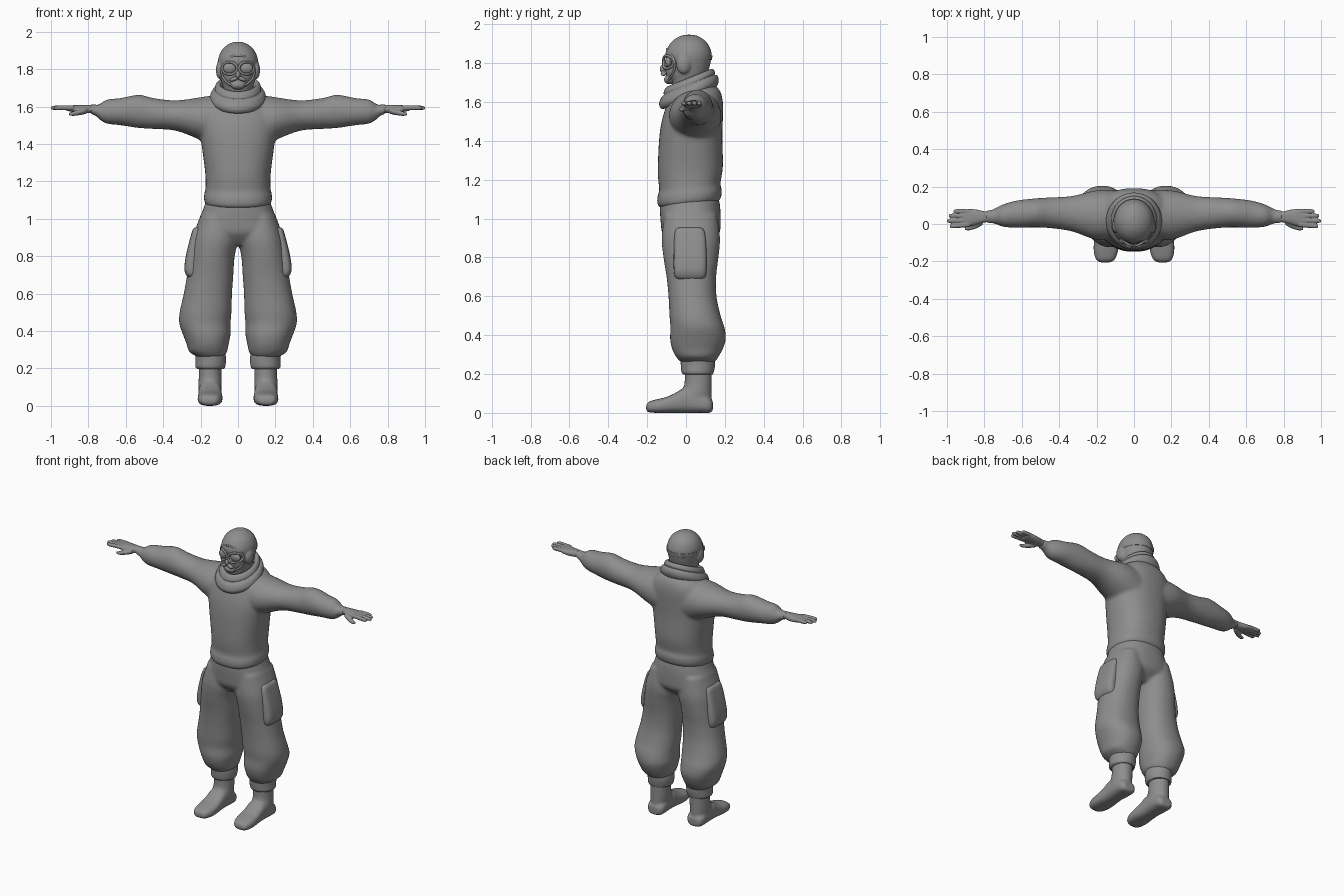
import bpy
import bmesh
import math
from mathutils import Matrix, Vector

if "Cube" in bpy.data.objects:
    bpy.data.objects.remove(bpy.data.objects["Cube"], do_unlink=True)

# One plain colour for the whole figure
grey = bpy.data.materials.new("plain grey")
grey.use_nodes = True
grey.diffuse_color = (0.27, 0.27, 0.27, 1)
grey.node_tree.nodes["Principled BSDF"].inputs["Base Color"].default_value = grey.diffuse_color

SEGMENTS = 40
STEPS = 4


def catmull(p0, p1, p2, p3, t):
    """Blend smoothly between two neighbouring sections."""
    return [0.5 * (2 * b + (c - a) * t + (2 * a - 5 * b + 4 * c - d) * t * t
                   + (3 * b - a - 3 * c + d) * t ** 3)
            for a, b, c, d in zip(p0, p1, p2, p3)]


def loft(rows, axis="z", power=2.0, tilt=0.0):
    """Rows give a position and the two extents of each section; four values mean symmetric."""
    rows = [(r[0], -r[1], r[1], r[2], r[3]) if len(r) == 4 else r for r in rows]
    padded = [rows[0], *rows, rows[-1]]
    sections = [catmull(*padded[i:i + 4], k / STEPS)
                for i in range(len(rows) - 1) for k in range(STEPS)]
    sections.append(rows[-1])

    def add(bm, side):
        rings = []
        for t, a0, a1, b0, b1 in sections:
            ring = []
            for k in range(SEGMENTS):
                angle = math.tau * k / SEGMENTS
                c, s = math.cos(angle), math.sin(angle)
                a = (a0 + a1) / 2 + (a1 - a0) / 2 * math.copysign(abs(c) ** (2 / power), c)
                b = (b0 + b1) / 2 + (b1 - b0) / 2 * math.copysign(abs(s) ** (2 / power), s)
                x, y, z = {"z": (a, b, t + tilt * b), "x": (t, a, b), "y": (a, t, b)}[axis]
                ring.append(bm.verts.new((side * x, y, z)))
            rings.append(ring)
        for low, high in zip(rings, rings[1:]):
            for k in range(SEGMENTS):
                n = (k + 1) % SEGMENTS
                bm.faces.new((low[k], low[n], high[n], high[k]))
        bm.faces.new(rings[0])
        bm.faces.new(rings[-1])
    return add


def blob(centre, radii, roll=0.0):
    """Rounded lump, rolled about the front-back direction."""
    def add(bm, side):
        place = Matrix.Translation((side * centre[0], centre[1], centre[2]))
        turn = Matrix.Rotation(side * roll, 4, "Y")
        size = Matrix.Diagonal((*radii, 1))
        bmesh.ops.create_uvsphere(bm, u_segments=28, v_segments=18, radius=1,
                                  matrix=place @ turn @ size)
    return add


def build(name, middle=(), sides=(), voxel=0.0, relax=4):
    """Make one object; a voxel size fuses its pieces into one soft skin."""
    bm = bmesh.new()
    for add in middle:
        add(bm, 1)
    for add in sides:
        add(bm, 1)
        add(bm, -1)
    bmesh.ops.recalc_face_normals(bm, faces=bm.faces)
    mesh = bpy.data.meshes.new(name)
    bm.to_mesh(mesh)
    bm.free()
    obj = bpy.data.objects.new(name, mesh)
    bpy.context.collection.objects.link(obj)
    mesh.materials.append(grey)
    bpy.ops.object.select_all(action="DESELECT")
    obj.select_set(True)
    bpy.context.view_layer.objects.active = obj
    if voxel:
        fuse = obj.modifiers.new("fuse", "REMESH")
        fuse.mode = "VOXEL"
        fuse.voxel_size = voxel
        fuse.use_smooth_shade = True
        soften = obj.modifiers.new("soften", "SMOOTH")
        soften.factor = 0.5
        soften.iterations = relax
        bpy.ops.object.shade_smooth()
    else:
        bpy.ops.object.shade_smooth_by_angle(angle=math.radians(50))
    return obj


def tube(name, points, radius):
    """Closed round cord through the given points."""
    curve = bpy.data.curves.new(name, "CURVE")
    curve.dimensions = "3D"
    curve.bevel_depth = radius
    curve.bevel_resolution = 3
    line = curve.splines.new("POLY")
    line.points.add(len(points) - 1)
    for target, p in zip(line.points, points):
        target.co = (*p, 1)
    line.use_cyclic_u = True
    line.use_smooth = True
    curve.materials.append(grey)
    bpy.context.collection.objects.link(bpy.data.objects.new(name, curve))


# Pullover: body with a hem band, and puffed sleeves
torso = loft([(1.07, .165, -.135, .165), (1.09, .18, -.148, .18), (1.13, .181, -.147, .185),
              (1.16, .174, -.138, .177), (1.25, .176, -.145, .19), (1.4, .196, -.14, .187),
              (1.5, .21, -.128, .19), (1.58, .2, -.105, .19), (1.64, .16, -.08, .175),
              (1.68, .1, -.05, .14)], power=2.3, tilt=.1)
sleeve = loft([(.08, -.08, .18, 1.36, 1.67), (.2, -.085, .18, 1.42, 1.65),
               (.33, -.04, .15, 1.47, 1.633), (.45, -.022, .142, 1.48, 1.645),
               (.53, -.018, .137, 1.485, 1.663), (.63, -.02, .125, 1.5, 1.645),
               (.7, -.015, .105, 1.508, 1.638), (.74, 0, .085, 1.53, 1.613),
               (.76, .003, .077, 1.55, 1.61), (.79, .003, .074, 1.56, 1.612)], axis="x")
build("pullover", [torso], [sleeve], voxel=.01, relax=6)

# Baggy trousers gathered above the cuffs
hips = loft([(1.12, .165, -.13, .165), (1.06, .183, -.135, .176), (.98, .213, -.13, .178),
             (.92, .215, -.12, .17), (.86, .17, -.07, .11)], power=2.3)
leg = loft([(1.02, .03, .2, -.11, .16), (.9, 0, .242, -.125, .175), (.8, .018, .257, -.116, .167),
            (.7, .025, .272, -.1, .155), (.6, .032, .29, -.09, .157), (.5, .035, .312, -.085, .178),
            (.44, .04, .314, -.08, .198), (.38, .04, .294, -.082, .205), (.33, .05, .275, -.072, .19),
            (.29, .058, .262, -.052, .168), (.265, .075, .225, -.03, .15),
            (.25, .09, .2, 0, .12)], power=2.2)
build("trousers", [hips], [leg], voxel=.01, relax=5)
build("trouser_cuffs", sides=[loft([(.3, .07, .23, -.03, .15), (.25, .064, .227, -.027, .15),
                                    (.21, .068, .228, -.023, .143), (.198, .075, .22, -.015, .138)])])
build("thigh_pockets", sides=[loft([(.685, .2, .262, -.035, .08), (.7, .2, .278, -.057, .1),
                                    (.74, .2, .287, -.063, .106), (.82, .19, .275, -.063, .106),
                                    (.91, .18, .252, -.06, .1), (.945, .17, .24, -.052, .09),
                                    (.955, .16, .225, -.035, .075)], power=3.5)])

# Soft boots
shaft = loft([(.23, .088, .208, -.008, .133), (.15, .088, .21, -.008, .132),
              (.1, .088, .212, -.03, .132), (.05, .092, .21, -.06, .132)])
foot = loft([(-.205, .125, .185, .012, .04), (-.19, .103, .203, .003, .058),
             (-.15, .087, .215, 0, .07), (-.1, .083, .215, 0, .082), (-.05, .086, .212, 0, .105),
             (0, .088, .212, 0, .13), (.08, .088, .212, 0, .1), (.12, .095, .205, 0, .08),
             (.138, .115, .185, .01, .06)], axis="y", power=2.7)
build("boots", sides=[shaft, foot], voxel=.008, relax=3)

# Hands: palm, four straight fingers and a lowered thumb
hand = [loft([(.76, .012, .066, 1.565, 1.607), (.8, .008, .068, 1.566, 1.609),
              (.84, -.002, .077, 1.565, 1.608), (.88, -.012, .08, 1.57, 1.607),
              (.915, -.012, .074, 1.577, 1.604)], axis="x", power=2.4)]
for base, end, tip in ((.067, .068, .965), (.043, .044, .99), (.019, .017, 1.0), (-.004, -.012, .985)):
    rows = []
    for x, y, r in ((.88, base, .012), (.93, (base + end) / 2, .0125),
                    (tip - .012, end, .011), (tip, end, .006)):
        rows.append((x, y - r, y + r, 1.593 - r, 1.593 + r))
    hand.append(loft(rows, axis="x"))
hand.append(loft([(.81, -.005, .04, 1.562, 1.596), (.84, -.022, .018, 1.555, 1.586),
                  (.88, -.034, -.007, 1.55, 1.574), (.905, -.032, -.016, 1.553, 1.567)], axis="x"))
build("hands", sides=hand, voxel=.004, relax=2)

# Folded scarf, lower at the front
build("scarf", [loft([(1.61, .1, -.09, .13), (1.612, .135, -.122, .155), (1.64, .15, -.138, .168),
                      (1.67, .14, -.13, .162), (1.682, .124, -.114, .148), (1.692, .124, -.116, .15),
                      (1.71, .116, -.108, .142), (1.718, .1, -.092, .126),
                      (1.69, .085, -.07, .108)], tilt=.4)])

# Close-fitting helmet with ear cups, strap and rim
skull = loft([(1.62, .07, -.05, .09), (1.7, .08, -.075, .095), (1.75, .093, -.092, .113),
              (1.8, .102, -.098, .126), (1.85, .107, -.106, .132), (1.9, .088, -.082, .112),
              (1.93, .056, -.048, .078), (1.944, .024, -.014, .046), (1.946, .002, .015, .02)])
build("helmet", [skull], [blob((.096, -.012, 1.795), (.022, .038, .05))], voxel=.006, relax=3)
build("goggle_strap", [loft([(1.815, .105, -.098, .131), (1.817, .107, -.098, .133),
                            (1.838, .109, -.098, .136), (1.84, .107, -.098, .134)])])


def oval(cx, cz, rx, rz, front, wrap):
    """Oval laid over the curved face."""
    angles = [math.tau * k / 36 for k in range(36)]
    points = [(cx + rx * math.cos(a), cz + rz * math.sin(a)) for a in angles]
    return [Vector((x, front + wrap * x * x, z)) for x, z in points]


tube("helmet_rim", oval(0, 1.79, .088, .083, -.096, 5), .006)

# Face with goggles, nose and moustache
build("face", [blob((0, -.045, 1.765), (.077, .062, .075)), blob((0, -.085, 1.715), (.04, .028, .024)),
               blob((0, -.117, 1.77), (.013, .019, .022))], voxel=.004, relax=2)
build("moustache", sides=[blob((.02, -.115, 1.748), (.026, .015, .011), .4)])
build("goggle_lenses", sides=[blob((.044, -.09, 1.805), (.036, .018, .029), 0)])
for label, side in (("left", 1), ("right", -1)):
    tube(label + "_goggle_frame", oval(side * .044, 1.805, .039, .033, -.116, 8), .007)
